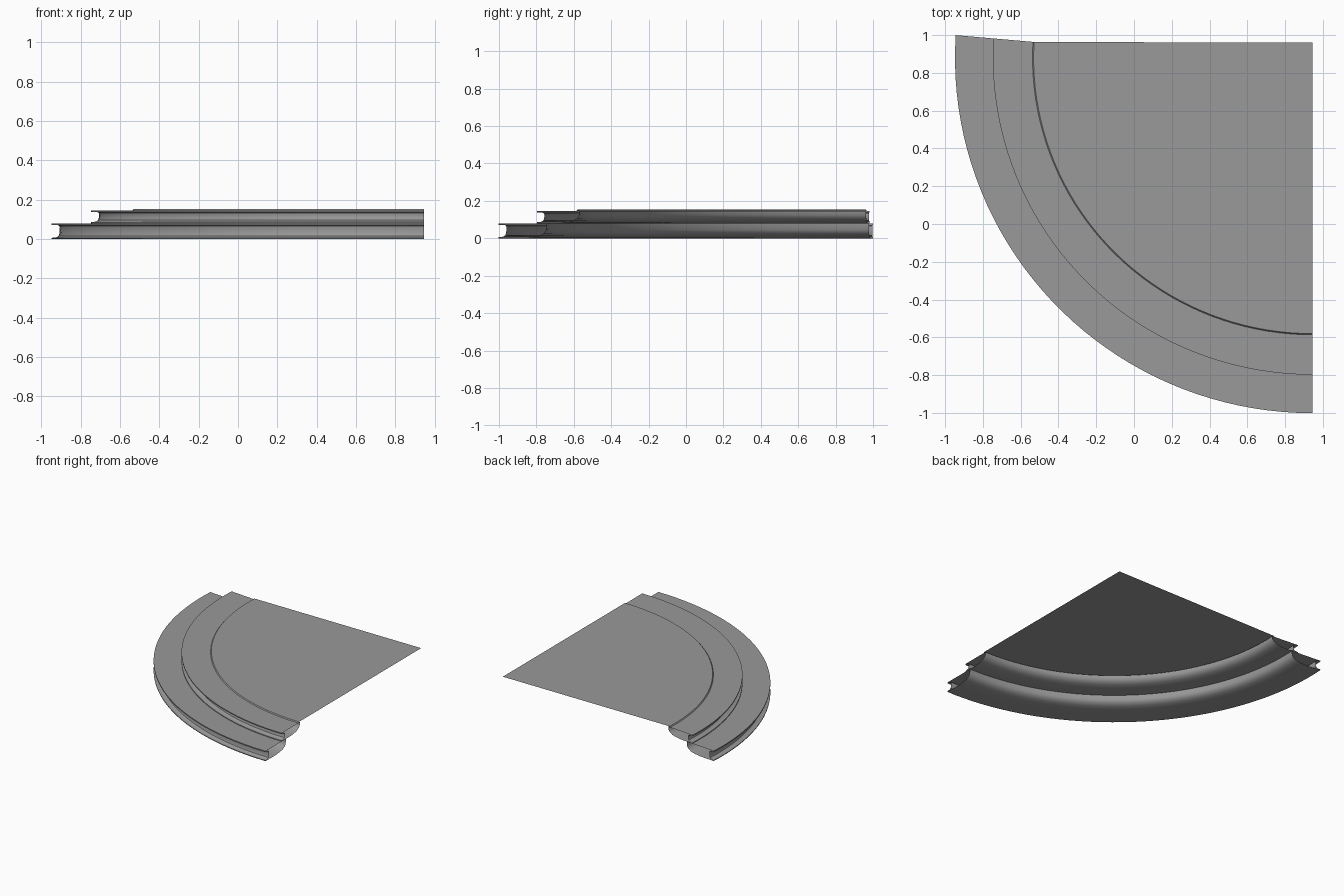
import bpy, bmesh
from math import asin, cos, sin, pi

if "Cube" in bpy.data.objects:
    bpy.data.objects.remove(bpy.data.objects["Cube"])

CX, CY = 0.945, 0.88      # centre of the quarter-round plan
SEG = 40

grey = bpy.data.materials.new("dark_grey")
grey.diffuse_color = (0.32, 0.32, 0.32, 1)
grey.use_nodes = True
grey.node_tree.nodes["Principled BSDF"].inputs["Base Color"].default_value = grey.diffuse_color


def arc_points(r):
    """Plan arc from the slightly skewed back end round to the right end."""
    start = pi - asin((0.085 + (r - 1.48) * 0.086) / r)
    end = 1.5 * pi
    ky = 0.997 - 0.012 * (1.885 - r)      # inner arcs are slightly flatter
    pts = []
    for i in range(SEG + 1):
        a = start + (end - start) * i / SEG
        pts.append((CX + r * 1.003 * cos(a), CY + r * ky * sin(a)))
    return pts


def finish(name, bm):
    me = bpy.data.meshes.new(name)
    bmesh.ops.recalc_face_normals(bm, faces=bm.faces)
    bm.to_mesh(me)
    bm.free()
    me.materials.append(grey)
    ob = bpy.data.objects.new(name, me)
    bpy.context.collection.objects.link(ob)
    bpy.ops.object.select_all(action='DESELECT')
    bpy.context.view_layer.objects.active = ob
    ob.select_set(True)
    bpy.ops.object.shade_smooth_by_angle(angle=0.6)
    return ob


def sweep(name, profile):
    """Sweep a closed (radius, height) section along the arc, ends open."""
    bm = bmesh.new()
    rings = [[bm.verts.new((x, y, z)) for x, y in arc_points(r)] for r, z in profile]
    for k, a in enumerate(rings):
        b = rings[(k + 1) % len(rings)]
        for i in range(SEG):
            bm.faces.new((a[i], a[i + 1], b[i + 1], b[i]))
    return finish(name, bm)


# Step sections: lip, coved riser, nosing, tread, rounded hollow back
def step_section(r, z, h, back):
    return [(r, z), (r, z + 0.006), (r - 0.025, z + 0.009), (r - 0.035, z + 0.016),
            (r - 0.039, z + 0.028), (r - 0.041, z + h - 0.022),
            (r - 0.038, z + h - 0.013), (r - 0.03, z + h - 0.009),
            (r, z + h - 0.008), (r, z + h),
            (back, z + h), (back + 0.003, z + 0.045), (back + 0.015, z + 0.026),
            (back + 0.04, z + 0.012), (back + 0.08, z + 0.004), (back + 0.13, z)]


sweep("lower_step", step_section(1.887, 0.0, 0.08, 1.635))
sweep("upper_step", step_section(1.687, 0.08, 0.066, 1.46))

# Landing: flat sheet with a small turned-down curved edge
bm = bmesh.new()
top = [bm.verts.new((x, y, 0.153)) for x, y in arc_points(1.472)]
low = [bm.verts.new((x, y, 0.146)) for x, y in arc_points(1.478)]
corner = bm.verts.new((CX, 0.96, 0.153))
bm.faces.new(top + [corner])
for i in range(SEG):
    bm.faces.new((top[i], low[i], low[i + 1], top[i + 1]))
finish("landing", bm)
